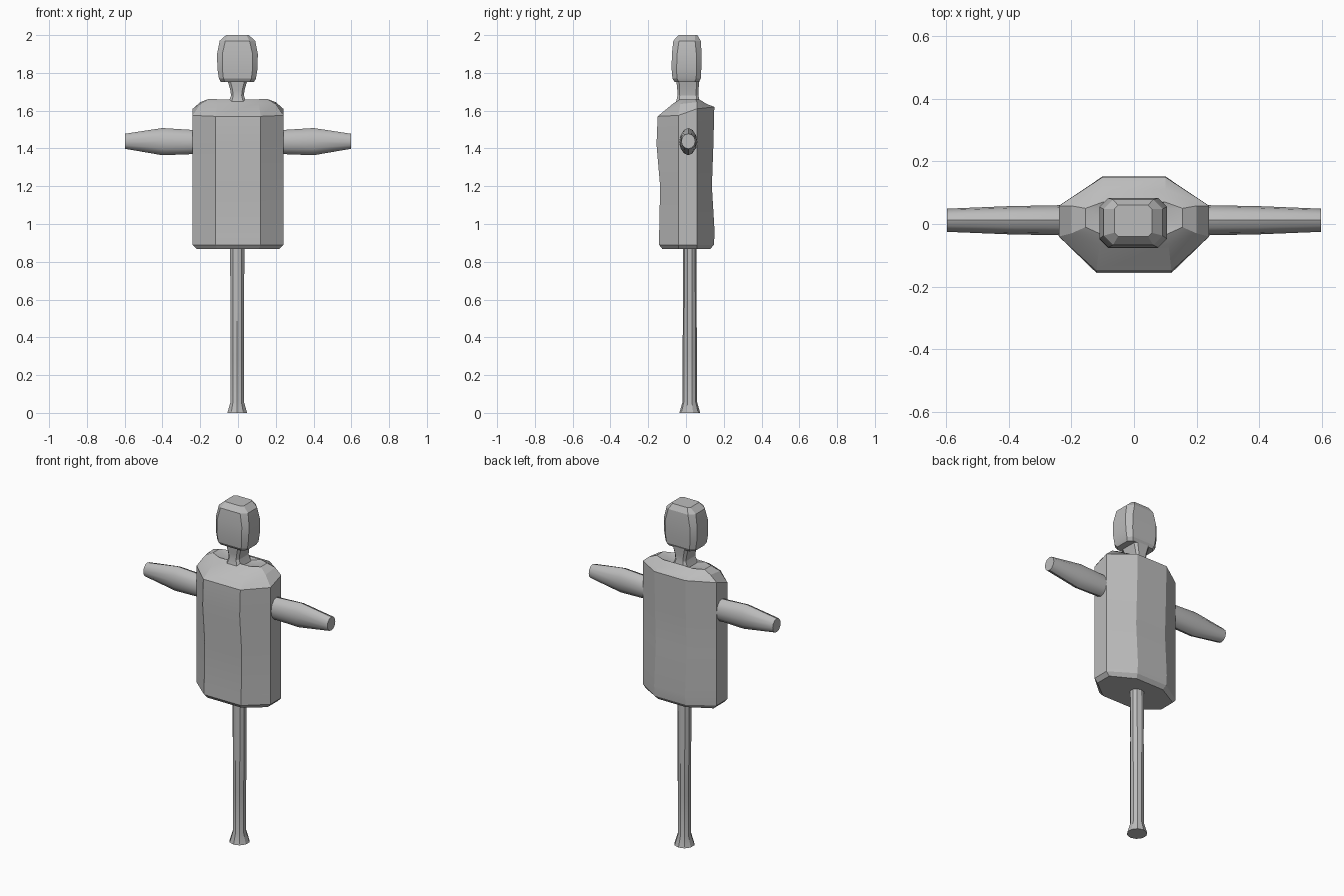
import bpy, bmesh
from math import cos, sin, pi, radians

cube = bpy.data.objects.get("Cube")
if cube:
    bpy.data.objects.remove(cube)

grey = bpy.data.materials.new("plain_grey")
grey.use_nodes = True
tone = (0.5, 0.5, 0.5, 1)
grey.diffuse_color = tone
grey.node_tree.nodes["Principled BSDF"].inputs["Base Color"].default_value = tone


def loft(name, rings, smooth=0):
    """Skin a stack of equal-length rings and cap both ends."""
    bm = bmesh.new()
    rows = [[bm.verts.new(p) for p in ring] for ring in rings]
    n = len(rows[0])
    for a, b in zip(rows, rows[1:]):
        for i in range(n):
            j = (i + 1) % n
            bm.faces.new((a[i], a[j], b[j], b[i]))
    bm.faces.new(rows[0][::-1])
    bm.faces.new(rows[-1])
    bmesh.ops.recalc_face_normals(bm, faces=bm.faces)
    mesh = bpy.data.meshes.new(name)
    bm.to_mesh(mesh)
    bm.free()
    mesh.materials.append(grey)
    obj = bpy.data.objects.new(name, mesh)
    bpy.context.collection.objects.link(obj)
    if smooth:
        bpy.ops.object.select_all(action="DESELECT")
        obj.select_set(True)
        bpy.context.view_layer.objects.active = obj
        bpy.ops.object.shade_smooth_by_angle(angle=radians(smooth))
    return obj


def mirrored_ring(points):
    """Close a right-hand half outline across x = 0."""
    return points + [(-x, y, z) for x, y, z in reversed(points)]


def torso_ring(front, side_front, side_back, back):
    return mirrored_ring([front, side_front, side_back, back])


def body_level(z, yf, yb, hx=0.24, fx=0.12, bx=0.10):
    return torso_ring((fx, yf, z), (hx, -0.04, z), (hx, 0.058, z), (bx, yb, z))


def chamfered(z, hx, yf, yb, cut, x0=-0.003):
    """Rectangle with cut corners."""
    return [(x + x0, y, z) for x, y in (
        (hx - cut, yf), (hx, yf + cut), (hx, yb - cut), (hx - cut, yb),
        (cut - hx, yb), (-hx, yb - cut), (-hx, yf + cut), (cut - hx, yf))]


# Torso with sloping shoulders
loft("torso", [
    body_level(0.868, -0.125, 0.13, 0.22, 0.11, 0.09),
    body_level(0.89, -0.143, 0.147),
    body_level(0.95, -0.142, 0.152),
    body_level(1.2, -0.137, 0.137),
    body_level(1.42, -0.156, 0.145),
    torso_ring((0.12, -0.15, 1.57), (0.24, -0.04, 1.575),
               (0.24, 0.058, 1.61), (0.10, 0.15, 1.62)),
    torso_ring((0.11, -0.065, 1.64), (0.20, -0.03, 1.635),
               (0.20, 0.058, 1.645), (0.10, 0.11, 1.635)),
    torso_ring((0.10, -0.035, 1.66), (0.155, -0.01, 1.662),
               (0.155, 0.05, 1.662), (0.10, 0.07, 1.66)),
    torso_ring((0.03, -0.03, 1.64), (0.06, -0.01, 1.645),
               (0.06, 0.05, 1.645), (0.03, 0.06, 1.64)),
], 20)

# Neck, flared at both ends
loft("neck", [chamfered(*r) for r in (
    (1.62, 0.06, -0.06, 0.08, 0.02),
    (1.65, 0.045, -0.052, 0.072, 0.015),
    (1.68, 0.034, -0.045, 0.066, 0.012),
    (1.71, 0.038, -0.046, 0.066, 0.012),
    (1.77, 0.055, -0.052, 0.072, 0.015))], 20)

# Head
loft("head", [chamfered(*r) for r in (
    (1.752, 0.088, -0.06, 0.068, 0.022),
    (1.77, 0.098, -0.072, 0.078, 0.024),
    (1.82, 0.106, -0.076, 0.081, 0.026),
    (1.90, 0.108, -0.075, 0.083, 0.028),
    (1.97, 0.094, -0.067, 0.078, 0.03),
    (2.0, 0.06, -0.04, 0.06, 0.012))], 20)

# Tapered arms, mirrored
for side, name in ((1, "left_arm"), (-1, "right_arm")):
    rings = []
    for x, ry, rz, z in ((0.19, 0.047, 0.062, 1.432), (0.24, 0.048, 0.064, 1.434),
                         (0.40, 0.045, 0.072, 1.436), (0.597, 0.037, 0.04, 1.438)):
        rings.append([(side * x, 0.012 + ry * cos(pi * k / 6), z + rz * sin(pi * k / 6))
                      for k in range(12)])
    loft(name, rings, 35)

# Supporting post with a flared foot
loft("post", [[(-0.004 + rx * cos(pi * (k + 0.5) / 5), 0.02 + ry * sin(pi * (k + 0.5) / 5), z)
               for k in range(10)] for z, rx, ry in (
    (0, 0.055, 0.055), (0.06, 0.037, 0.038), (0.3, 0.037, 0.038),
    (0.58, 0.038, 0.036), (0.89, 0.04, 0.035))], 30)
